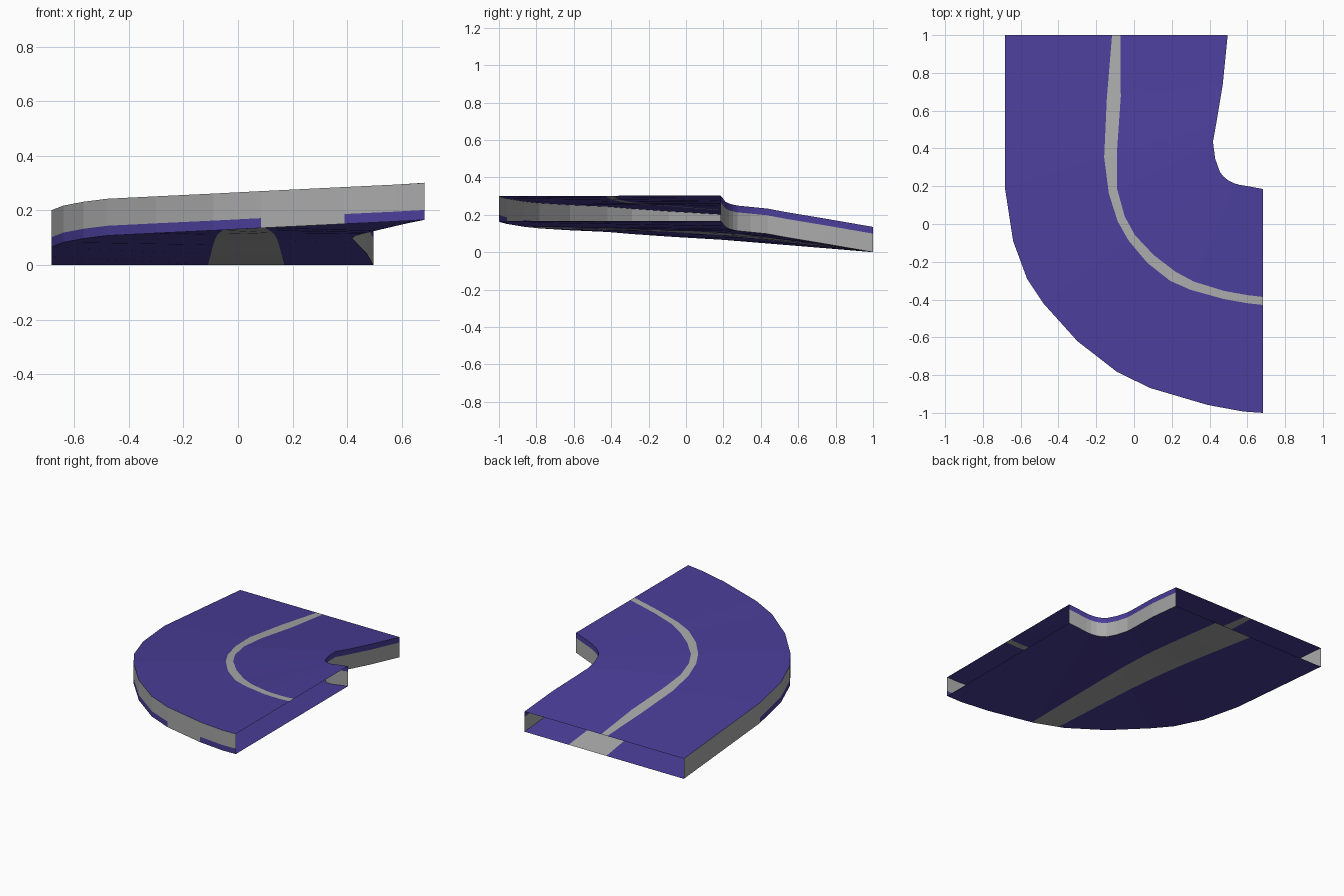
import bpy, bmesh
from mathutils import Vector

if "Cube" in bpy.data.objects:
    bpy.data.objects.remove(bpy.data.objects["Cube"])

THICK = 0.135   # distance between top and bottom sheets
BAND = 0.036    # height of the blue trim on the walls

def material(name, rgb):
    m = bpy.data.materials.new(name)
    m.diffuse_color = (*rgb, 1)
    m.use_nodes = True
    m.node_tree.nodes["Principled BSDF"].inputs["Base Color"].default_value = m.diffuse_color
    return m

BLUE = material("indigo_blue", (0.068, 0.048, 0.32))
GREY = material("light_grey", (0.40, 0.40, 0.40))

# matching rows of the bend: (x, y, underside z), from the low end to the high end
outer = [Vector(p) for p in [
    (-.684, 1, 0), (-.684, .6, .033), (-.684, .196, .066), (-.64, -.09, .083),
    (-.566, -.29, .097), (-.48, -.42, .108), (-.3, -.62, .117), (-.09, -.783, .127),
    (.085, -.868, .136), (.39, -.958, .151), (.58, -.993, .16), (.684, -1, .166)]]
inner = [Vector(p) for p in [
    (.496, 1, 0), (.47, .74, .045), (.435, .53, .08), (.418, .435, .098),
    (.43, .345, .107), (.455, .275, .114), (.475, .25, .119), (.5, .23, .125),
    (.53, .215, .132), (.56, .207, .139), (.62, .197, .153), (.684, .185, .167)]]

# half width of the top centre line on each row, as a share of the row
half = [.019, .032, .03, .021, .019, .019, .023, .024, .02, .018, .018, .018]

def lift(points, h):
    return [p + Vector((0, 0, h)) for p in points]

def sheet(name, rails, rule):
    """Quad strips between neighbouring rails; rule(strip, face) gives 0 blue or 1 grey."""
    bm = bmesh.new()
    grid = [[bm.verts.new(p) for p in rail] for rail in rails]
    for s in range(len(grid) - 1):
        a, b = grid[s], grid[s + 1]
        for i in range(len(a) - 1):
            f = bm.faces.new((a[i], a[i + 1], b[i + 1], b[i]))
            f.material_index = rule(s, f)
    return finish(name, bm)

def finish(name, bm):
    me = bpy.data.meshes.new(name)
    bm.to_mesh(me)
    bm.free()
    me.materials.append(BLUE)
    me.materials.append(GREY)
    ob = bpy.data.objects.new(name, me)
    bpy.context.collection.objects.link(ob)
    return ob

# road surface with its grey centre line
top_o, top_i = lift(outer, THICK), lift(inner, THICK)
left = [a.lerp(b, .5 - h) for a, b, h in zip(top_o, top_i, half)]
right = [a.lerp(b, .5 + h) for a, b, h in zip(top_o, top_i, half)]
sheet("road_surface", [top_o, left, right, top_i], lambda s, f: int(s == 1))

# outer wall: grey with broken blue trim along the lower edge
def outer_rule(s, f):
    c = f.calc_center_median()
    return int(s == 1 or c.y > .1 or .1 < c.x < .4)
sheet("outer_wall", [outer, lift(outer, BAND), top_o], outer_rule)

# inner wall: grey with blue trim along the upper edge
sheet("inner_wall", [top_i, lift(inner, THICK - BAND), inner], lambda s, f: int(s == 1))

# underside with a straight tapering grey stripe, cut in by two planes
under = sheet("underside", [inner, outer], lambda s, f: 0)
bm = bmesh.new()
bm.from_mesh(under.data)
edges = [((-.11, 1), (-.055, -.8)), ((.17, 1), (.1, -.88))]
for (x0, y0), (x1, y1) in edges:
    bmesh.ops.bisect_plane(bm, geom=bm.verts[:] + bm.edges[:] + bm.faces[:],
                           plane_co=(x0, y0, 0), plane_no=(y0 - y1, x1 - x0, 0))
def edge_x(edge, y):
    (x0, y0), (x1, y1) = edge
    return x0 + (x1 - x0) * (y - y0) / (y1 - y0)
for f in bm.faces:
    c = f.calc_center_median()
    f.material_index = int(edge_x(edges[0], c.y) < c.x < edge_x(edges[1], c.y))
bm.to_mesh(under.data)
bm.free()
